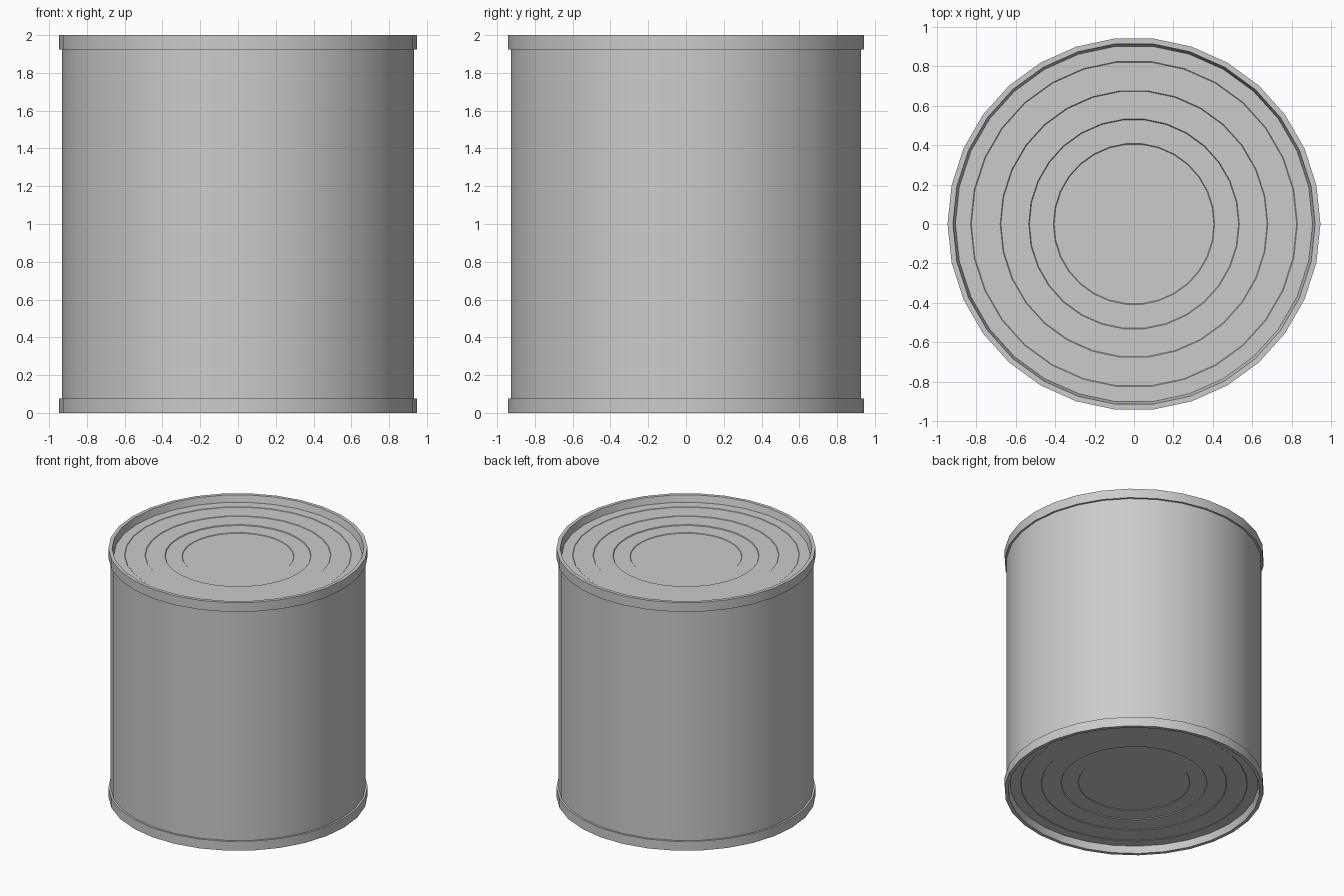
import bpy, math

if "Cube" in bpy.data.objects:
    bpy.data.objects.remove(bpy.data.objects["Cube"])

SIDES = 30
HEIGHT = 2.0


def lathe(name, profile, cap_start=False, cap_end=False):
    """Revolve (radius, z) points around z; rising profiles face outward."""
    verts, faces = [], []
    for r, z in profile:
        for j in range(SIDES):
            a = 2 * math.pi * j / SIDES
            verts.append((r * math.cos(a), r * math.sin(a), z))
    for i in range(len(profile) - 1):
        for j in range(SIDES):
            k = (j + 1) % SIDES
            faces.append((i * SIDES + j, i * SIDES + k,
                          (i + 1) * SIDES + k, (i + 1) * SIDES + j))
    if cap_start:
        faces.append(tuple(reversed(range(SIDES))))
    if cap_end:
        first = (len(profile) - 1) * SIDES
        faces.append(tuple(range(first, first + SIDES)))
    mesh = bpy.data.meshes.new(name)
    mesh.from_pydata(verts, [], faces)
    obj = bpy.data.objects.new(name, mesh)
    bpy.context.collection.objects.link(obj)
    bpy.ops.object.select_all(action='DESELECT')
    obj.select_set(True)
    bpy.context.view_layer.objects.active = obj
    bpy.ops.object.shade_smooth_by_angle(angle=math.radians(30))
    return obj


def flipped(profile):
    return [(r, HEIGHT - z) for r, z in reversed(profile)]


# Can wall
lathe("can_wall", [(0.932, 0.075), (0.932, 1.925)])

# Raised rim: underside, outer band, flat lip, sloped inner wall
rim = [(0.932, 1.925), (0.947, 1.925), (0.947, 2.0), (0.92, 2.0), (0.907, 1.946)]
lathe("top_rim", rim)
lathe("bottom_rim", flipped(rim))

# End panel: shallow concentric steps descending to the centre
panel = [(0.907, 1.946)]
z = 1.946
for radius, drop in ((0.83, 0.003), (0.68, 0.004), (0.535, 0.006), (0.41, 0.004)):
    panel.append((radius, z))
    z -= drop
    panel.append((radius - 0.004, z))
lathe("top_lid", panel, cap_end=True)
lathe("bottom_lid", flipped(panel), cap_start=True)
